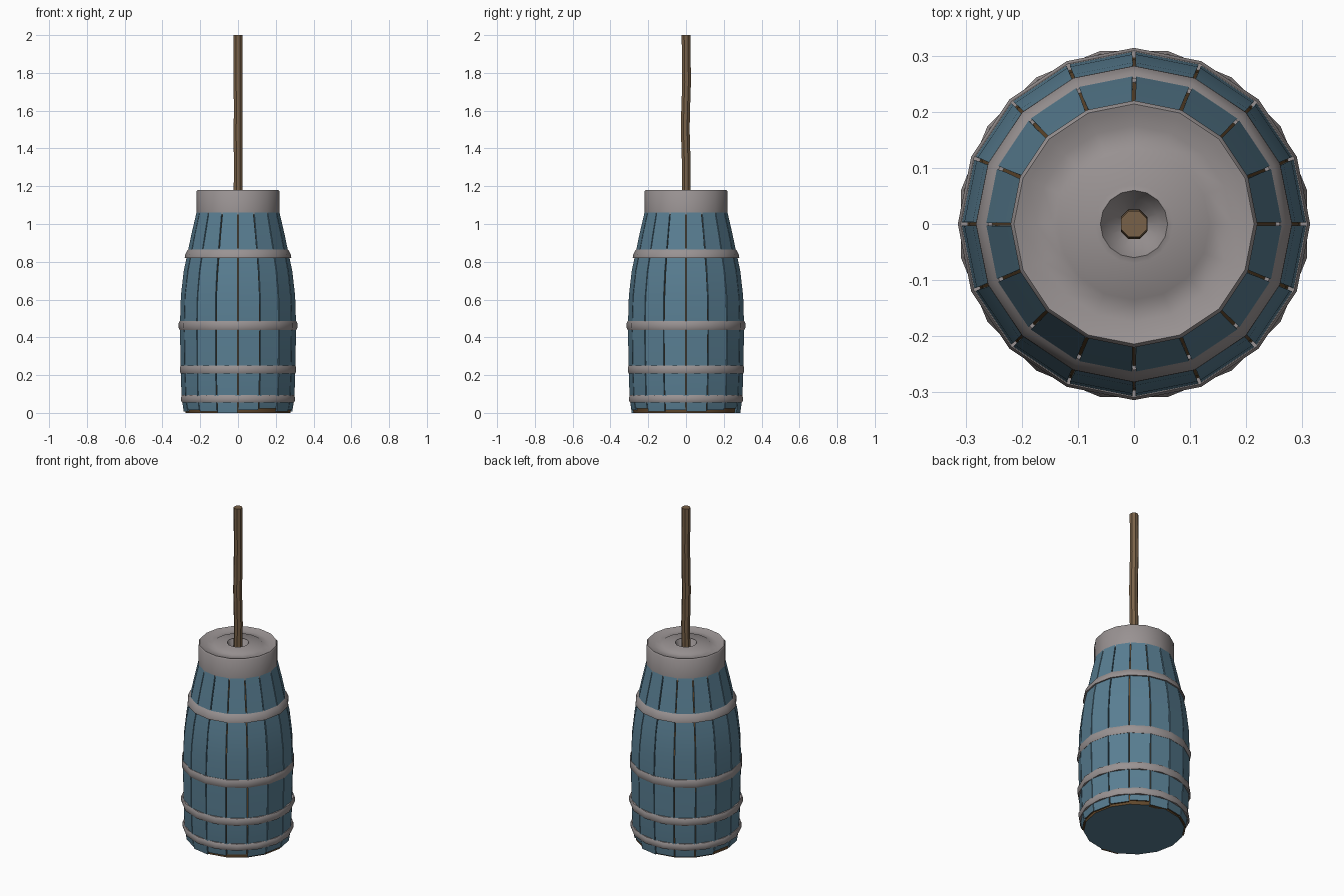
import bpy, math, random
from mathutils import Vector

random.seed(4)
if "Cube" in bpy.data.objects:
    bpy.data.objects.remove(bpy.data.objects["Cube"], do_unlink=True)

SIDES = 16
STEP = 2 * math.pi / SIDES


def material(name, rgb):
    m = bpy.data.materials.new(name)
    m.use_nodes = True
    m.diffuse_color = (*rgb, 1)
    m.node_tree.nodes["Principled BSDF"].inputs["Base Color"].default_value = (*rgb, 1)
    return m


blue = material("blue paint", (0.10, 0.21, 0.29))
grey = material("grey metal", (0.32, 0.29, 0.29))
wood = material("brown wood", (0.19, 0.12, 0.065))
bare = material("bare dark wood", (0.12, 0.065, 0.025))


def build(name, verts, faces, mats, angle=35):
    mesh = bpy.data.meshes.new(name)
    mesh.from_pydata(verts, [], faces)
    for m in mats:
        mesh.materials.append(m)
    ob = bpy.data.objects.new(name, mesh)
    bpy.context.collection.objects.link(ob)
    bpy.ops.object.select_all(action="DESELECT")
    ob.select_set(True)
    bpy.context.view_layer.objects.active = ob
    bpy.ops.object.shade_smooth_by_angle(angle=math.radians(angle))
    return ob


def polar(r, a, z):
    return Vector((r * math.cos(a), r * math.sin(a), z))


def lathe(name, profile, mats, sides=SIDES, turn=0.0, closed=False, caps=False, angle=35):
    """Revolve (radius, height) points listed upwards along the outside."""
    n = len(profile)
    verts = [polar(r, turn + 2 * math.pi * s / sides, z) for r, z in profile for s in range(sides)]
    faces = []
    for i in range(n if closed else n - 1):
        j = (i + 1) % n
        for s in range(sides):
            t = (s + 1) % sides
            faces.append((i * sides + s, i * sides + t, j * sides + t, j * sides + s))
    if caps:
        faces.append(tuple(reversed(range(sides))))
        faces.append(tuple((n - 1) * sides + s for s in range(sides)))
    return build(name, verts, faces, mats, angle)


# Bulging outline shared by the staves and the core
OUTLINE = [(0.288, 0.0), (0.299, 0.08), (0.304, 0.23), (0.308, 0.46), (0.303, 0.62),
           (0.288, 0.75), (0.267, 0.85), (0.246, 0.95), (0.218, 1.07)]

# Core seen in the gaps, with a painted underside
core = lathe("barrel_core", [(r - 0.01, z) for r, z in OUTLINE], [bare, blue], caps=True)
for p in core.data.polygons:
    p.material_index = 1 if p.normal.z < -0.9 else 0

# Staves, with bare wood on their worn ends
for k in range(SIDES):
    verts, faces = [], []
    bottom = random.choice((0.0, 0.008, 0.014, 0.022))
    for i, (r, z) in enumerate(OUTLINE):
        z = bottom if i == 0 else z
        ends = [polar(q, a, z) for q in (r, r - 0.025) for a in (k * STEP, (k + 1) * STEP)]
        side = (ends[1] - ends[0]).normalized()
        for e, sign in zip(ends, (1, -1, 1, -1)):
            verts.append(e + side * sign * random.uniform(0.002, 0.0035))
    for i in range(len(OUTLINE) - 1):
        b, t = i * 4, i * 4 + 4
        for u, v in ((0, 1), (1, 3), (3, 2), (2, 0)):
            faces.append((b + u, b + v, t + v, t + u))
    last = len(verts) - 4
    faces += [(0, 2, 3, 1), (last, last + 1, last + 3, last + 2)]
    stave = build(f"stave_{k + 1}", verts, faces, [blue, bare])
    for p in stave.data.polygons:
        p.material_index = 1 if p.normal.z < -0.9 else 0

# Hoops: rounded bands around the staves
for name, z, r, half, turn in (("hoop_top", 0.845, 0.276, 0.025, 0),
                               ("hoop_middle", 0.462, 0.314, 0.024, 0),
                               ("hoop_lower", 0.23, 0.314, 0.022, STEP / 2),
                               ("hoop_bottom", 0.074, 0.307, 0.02, STEP / 2)):
    lean = 0.011 if z > 0.8 else 0
    lathe(name, [(r - 0.022, z - half), (r - 0.005 + lean, z - half), (r + lean / 2, z - half / 2),
                 (r - lean / 2, z + half / 2), (r - 0.005 - lean, z + half), (r - 0.03, z + half)],
          [grey], turn=turn, closed=True, angle=50)

# Lid: collar, dished top and a funnel around the rod
lathe("lid", [(0.2, 1.05), (0.22, 1.05), (0.22, 1.172), (0.214, 1.18), (0.203, 1.176),
              (0.175, 1.168), (0.143, 1.168), (0.135, 1.174), (0.07, 1.176), (0.06, 1.18),
              (0.045, 1.15), (0.015, 1.12)], [grey], angle=40)

# Plunger rod, slightly crooked
ROD = [(0, 0, 1.1), (0.001, 0.002, 1.3), (0, -0.004, 1.5), (0.001, -0.002, 1.6),
       (0, 0.003, 1.75), (0, 0, 2.0)]
rod = lathe("plunger_rod", [(0.025, z) for _, _, z in ROD], [wood], sides=8,
            turn=math.pi / 8, caps=True, angle=30)
for i, v in enumerate(rod.data.vertices):
    x, y, _ = ROD[i // 8]
    v.co += Vector((x, y, 0))
